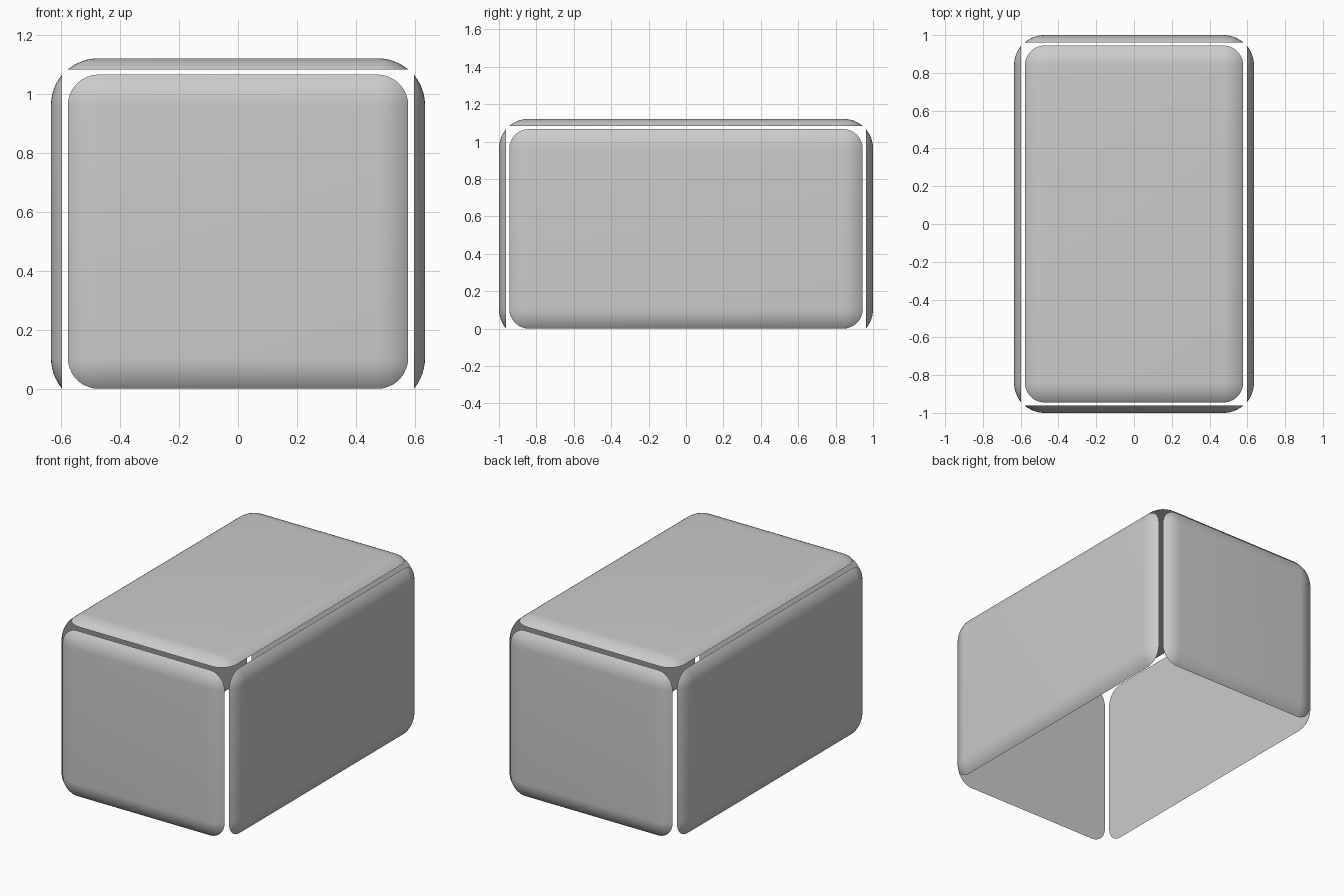
import bpy, bmesh
from mathutils import Matrix, Vector

cube = bpy.data.objects.get("Cube")
if cube:
    bpy.data.objects.remove(cube, do_unlink=True)

# Single light grey material
grey = bpy.data.materials.new("light_grey")
grey.use_nodes = True
colour = (0.6, 0.6, 0.6, 1.0)
grey.diffuse_color = colour
grey.node_tree.nodes["Principled BSDF"].inputs["Base Color"].default_value = colour

HALF = Vector((0.578, 0.945, 0.5335))    # in-plane half size of the panels
OUTER = Vector((0.635, 1.0, 0.5885))     # distance from middle to outer faces
MIDDLE = Vector((0, 0, 0.5335))
DEPTH = 0.038                            # panel thickness
RIM = 0.105                              # width of the rounded border
RADIUS = (RIM ** 2 + DEPTH ** 2) / (2 * DEPTH)


def panel(name, normal):
    """Slice the flat-backed outer skin off a rounded block."""
    n = Vector(normal)
    axis = max(range(3), key=lambda i: abs(n[i]))
    face = MIDDLE + n * OUTER[axis]
    half = HALF + Vector((1, 1, 1)) * (RADIUS - RIM)
    half[axis] = RADIUS + 0.1

    bm = bmesh.new()
    bmesh.ops.create_cube(bm, size=2, matrix=Matrix.Translation(face - n * half[axis])
                          @ Matrix.Diagonal((*half, 1)))
    bmesh.ops.bevel(bm, geom=bm.edges[:], offset=RADIUS, offset_type='OFFSET',
                    segments=14, profile=0.5, affect='EDGES', clamp_overlap=False)
    bmesh.ops.bisect_plane(bm, geom=bm.verts[:] + bm.edges[:] + bm.faces[:], dist=1e-5,
                           plane_co=face - n * DEPTH, plane_no=n, clear_inner=True)
    rim = [e for e in bm.edges if e.is_boundary]
    bmesh.ops.holes_fill(bm, edges=rim, sides=0)
    bmesh.ops.recalc_face_normals(bm, faces=bm.faces[:])

    # Smooth pillow with a crisp edge around the flat back
    for f in bm.faces:
        f.smooth = True
    for e in rim:
        e.smooth = False

    mesh = bpy.data.meshes.new(name)
    bm.to_mesh(mesh)
    bm.free()
    mesh.materials.append(grey)
    obj = bpy.data.objects.new(name, mesh)
    bpy.context.collection.objects.link(obj)


# Five panels around an open-bottomed box
for name, normal in {
    "front_panel": (0, -1, 0),
    "back_panel": (0, 1, 0),
    "left_panel": (1, 0, 0),
    "right_panel": (-1, 0, 0),
    "top_panel": (0, 0, 1),
}.items():
    panel(name, normal)
